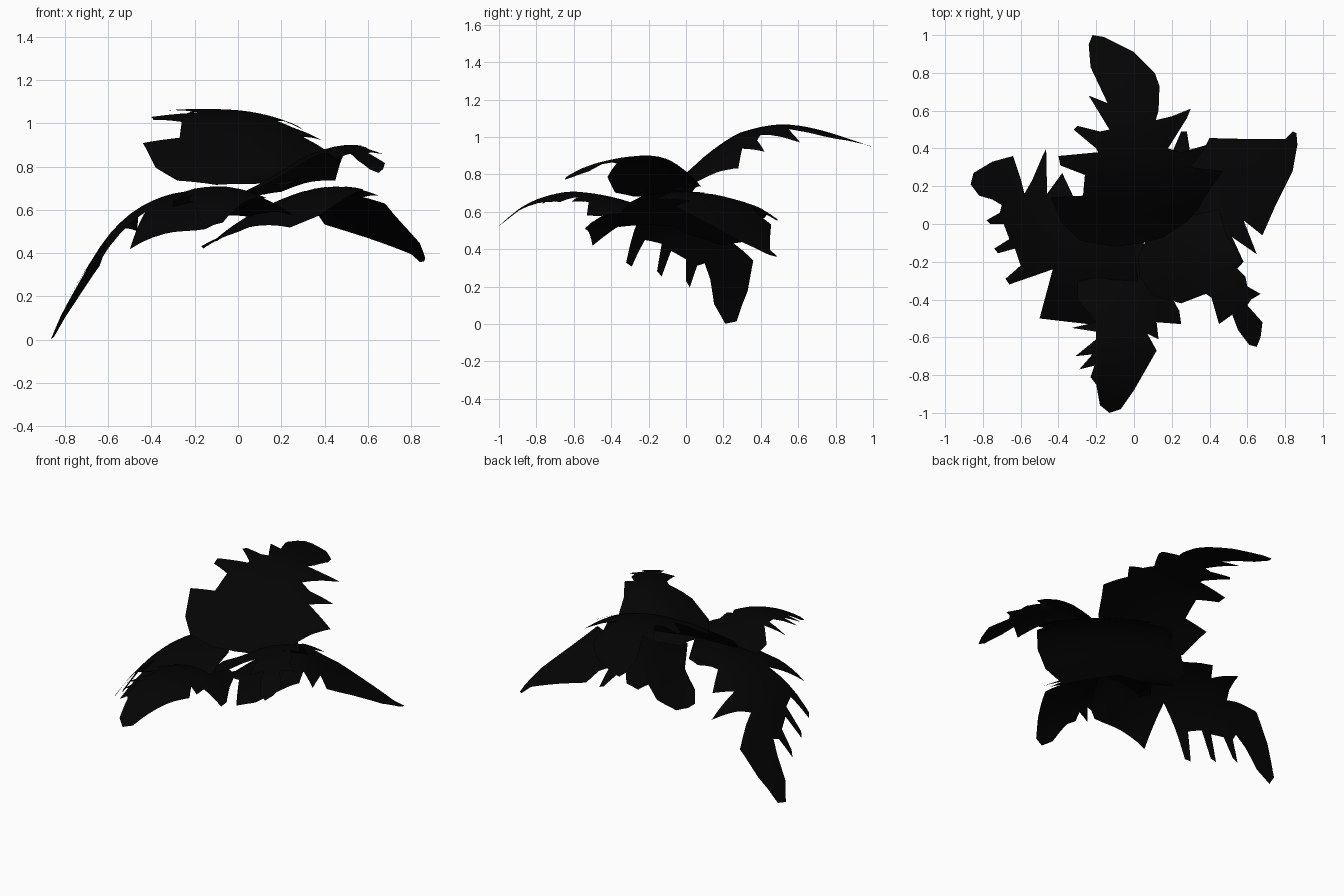
import bpy, bmesh
from mathutils import Vector

black = bpy.data.materials.new("near_black")
black.diffuse_color = (0.0012, 0.0012, 0.0012, 1)


def curve(knots, u):
    """Smooth height along a leaf through (distance, height) knots."""
    n = len(knots)
    u = max(knots[0][0], min(knots[-1][0], u))
    i = 0
    while i < n - 2 and u > knots[i + 1][0]:
        i += 1

    def slope(k):
        a, b = knots[max(k - 1, 0)], knots[min(k + 1, n - 1)]
        return (b[1] - a[1]) / (b[0] - a[0])
    (x0, y0), (x1, y1) = knots[i], knots[i + 1]
    h = x1 - x0
    t = (u - x0) / h
    return (y0 * (2*t**3 - 3*t*t + 1) + slope(i) * h * (t**3 - 2*t*t + t)
            + y1 * (3*t*t - 2*t**3) + slope(i + 1) * h * (t**3 - t*t))


def leaf(name, outline, axis, across, knots, centre=0, droop=(0.6, 0.6), roll=0):
    """Cut a flat outline into a grid, then bend it along and across its axis."""
    bm = bmesh.new()
    f = bm.faces.new([bm.verts.new((x, y, 0)) for x, y in outline])
    f.normal_update()
    if f.normal.z < 0:
        f.normal_flip()
    bmesh.ops.triangulate(bm, faces=bm.faces[:])
    for no in (Vector((1, 0, 0)), Vector((0, 1, 0))):
        for k in range(-20, 21):
            bmesh.ops.bisect_plane(bm, geom=bm.verts[:] + bm.edges[:] + bm.faces[:],
                                   plane_co=no * (k * 0.05 + 0.003), plane_no=no)
    bmesh.ops.triangulate(bm, faces=bm.faces[:])
    for v in bm.verts:
        s = v.co.x * axis[0] + v.co.y * axis[1]
        t = v.co.x * across[0] + v.co.y * across[1] - centre
        v.co.z = max(0, curve(knots, s) + roll * t - droop[t > 0] * t * t)
    me = bpy.data.meshes.new(name)
    bm.to_mesh(me)
    bm.free()
    me.materials.append(black)
    me.shade_smooth()
    bpy.context.collection.objects.link(bpy.data.objects.new(name, me))


# Tall leaf reaching back
leaf("back_leaf", [
    (-.22, 1), (-.16, .99), (0, .91), (.11, .8), (.135, .73), (.13, .6), (.115, .55),
    (.2, .57), (.3, .61), (.28, .56), (.18, .4), (.25, .38), (.39, .42), (.3, .3),
    (.47, .28), (.4, .18), (.34, .08), (.22, -.05), (.05, -.1), (-.1, -.12),
    (-.28, -.09), (-.38, 0), (-.44, .14), (-.27, .15), (-.26, .26), (-.39, .31),
    (-.4, .36), (-.19, .38), (-.2, .4), (-.32, .5), (-.3, .52), (-.18, .49),
    (-.13, .5), (-.24, .68), (-.14, .64), (-.23, .83), (-.24, .95)],
    (0, 1), (1, 0), [(-.12, .71), (0, .80), (.1, .89), (.2, .965), (.3, 1.02),
                     (.5, 1.06), (.7, 1.035), (1, .94)], 0, (.25, .65), -.08)

# Leaf arching forward
leaf("front_leaf", [
    (-.13, -1), (-.07, -.98), (0, -.88), (.12, -.67), (.07, -.58), (.13, -.61),
    (.12, -.52), (.25, -.53), (.24, -.46), (.15, -.3), (.05, -.1), (-.05, -.05),
    (-.2, -.08), (-.3, -.2), (-.3, -.4), (-.2, -.52), (-.33, -.55), (-.2, -.57),
    (-.2, -.61), (-.31, -.7), (-.22, -.69), (-.29, -.77), (-.21, -.75),
    (-.23, -.81), (-.2, -.85), (-.18, -.96)],
    (0, -1), (1, 0), [(.03, .57), (.2, .62), (.4, .68), (.6, .708), (.7, .695),
                      (.8, .665), (.9, .61), (1, .525)], -.1, (1, 1))

# Long leaf hanging to the left
leaf("left_leaf", [
    (-.64, .36), (-.75, .33), (-.85, .27), (-.865, .21), (-.82, .15), (-.75, .13),
    (-.7, .1), (-.71, .06), (-.78, .02), (-.76, .0), (-.69, 0), (-.66, -.08),
    (-.74, -.13), (-.72, -.155), (-.63, -.13), (-.6, -.22), (-.68, -.29), (-.66, -.32),
    (-.43, -.24), (-.5, -.5), (-.33, -.52), (-.15, -.54), (-.08, -.5), (.02, -.3),
    (0, -.1), (-.1, .1), (-.3, .1), (-.38, .27), (-.46, .16), (-.465, .4), (-.48, .37),
    (-.54, .23), (-.58, .16), (-.6, .24)],
    (-1, 0), (0, 1), [(-.02, .70), (.1, .708), (.2, .69), (.3, .675), (.4, .64),
                      (.5, .58), (.6, .48), (.7, .33), (.8, .16), (.865, .03)],
    0, (.65, .65))

# Broad leaf drooping to the right, its wide base curling under the others
leaf("right_leaf", [
    (.84, .49), (.8, .45), (.6, .45), (.4, .455), (.36, .38), (.3, .36), (.28, .49),
    (.25, .49), (.19, .35), (.12, .44), (.05, .42), (.04, .33), (-.05, .37),
    (-.14, .3), (-.17, .15), (-.1, .05), (.05, -.06), (.15, -.22), (.24, -.36),
    (.38, -.36), (.48, -.31), (.58, -.2), (.52, -.07), (.65, -.16), (.58, .02),
    (.68, -.06), (.75, .1), (.84, .28), (.865, .42), (.86, .48)],
    (.82, .57), (-.57, .82), [(-.02, .49), (.09, .555), (.2, .625), (.28, .66),
                              (.37, .68), (.45, .65), (.52, .61), (.6, .56),
                              (.88, .40), (.97, .345)], 0, (.35, .3), -.2)

# Small leaf at the front right
leaf("small_leaf", [
    (.65, -.65), (.61, -.64), (.55, -.56), (.52, -.48), (.45, -.53), (.41, -.39),
    (.38, -.37), (.25, -.42), (.1, -.38), (.03, -.28), (.02, -.18), (.08, -.05),
    (.2, .02), (.45, .08), (.49, -.06), (.58, -.2), (.53, -.22), (.59, -.28),
    (.6, -.33), (.67, -.37), (.62, -.4), (.6, -.43), (.68, -.52), (.67, -.6)],
    (1, 0), (0, 1), [(.02, .68), (.1, .72), (.2, .78), (.3, .84), (.4, .88), (.5, .90),
                     (.58, .895), (.68, .87)], -.2, (.53, 2))
